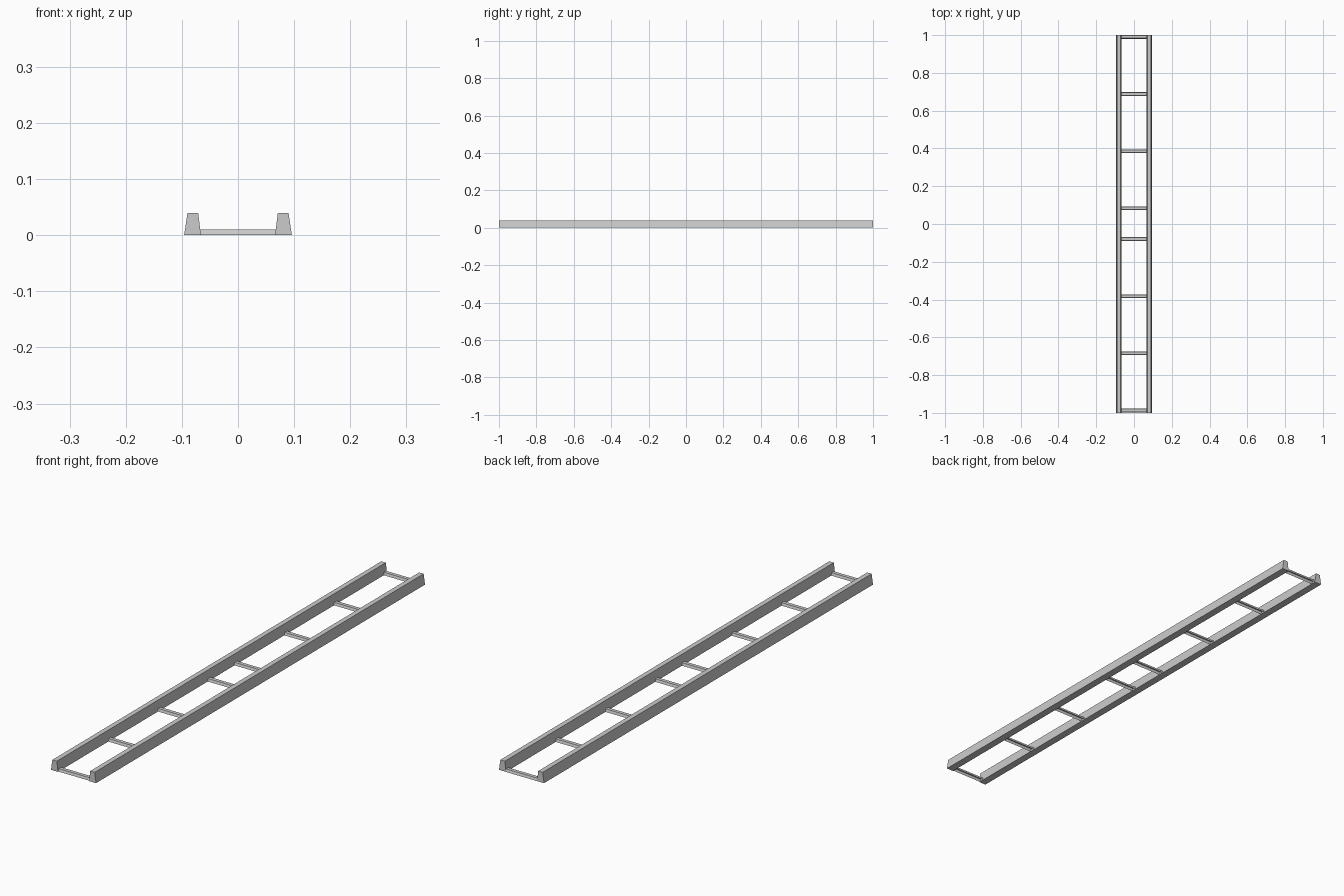
import bpy, bmesh

if "Cube" in bpy.data.objects:
    bpy.data.objects.remove(bpy.data.objects["Cube"])


def prism(name, profile, to_point, start, end, open_edges=()):
    """Sweep a closed 2D profile straight from start to end."""
    bm = bmesh.new()
    a = [bm.verts.new(to_point(u, v, start)) for u, v in profile]
    b = [bm.verts.new(to_point(u, v, end)) for u, v in profile]
    n = len(profile)
    for i in range(n):
        if i not in open_edges:
            j = (i + 1) % n
            bm.faces.new((a[i], a[j], b[j], b[i]))
    bm.faces.new(a[::-1])
    bm.faces.new(b)
    bmesh.ops.recalc_face_normals(bm, faces=bm.faces[:])
    mesh = bpy.data.meshes.new(name)
    bm.to_mesh(mesh)
    bm.free()
    obj = bpy.data.objects.new(name, mesh)
    bpy.context.collection.objects.link(obj)
    return obj


# Two long tapered rails
for name, s in (("left_rail", -1), ("right_rail", 1)):
    profile = [(s * 0.096, 0), (s * 0.090, 0.04), (s * 0.071, 0.04), (s * 0.066, 0)]
    prism(name, profile, lambda x, z, y: (x, y, z), -1, 1)

# Tapered cross ties, open underneath, in two groups of four
tie = [(-0.010, 0), (-0.007, 0.01), (0.007, 0.01), (0.010, 0)]
for group, first in (("front", -0.987), ("rear", 0.083)):
    for i in range(4):
        yc = first + i * 0.3025
        prism(f"{group}_cross_tie_{i + 1}", tie,
              lambda y, z, x, yc=yc: (x, yc + y, z), -0.075, 0.075, open_edges=(3,))
